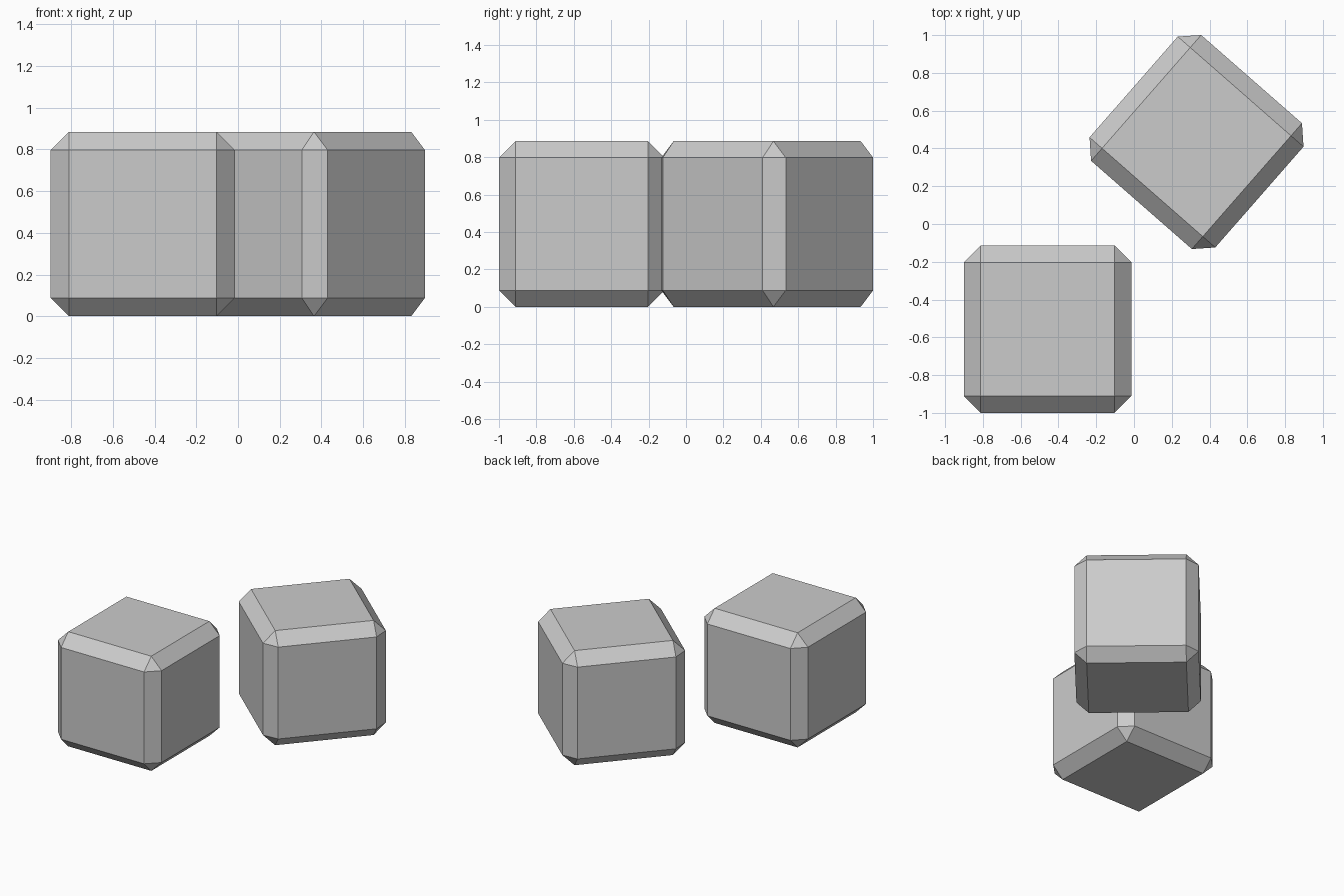
import bpy
from math import radians

if "Cube" in bpy.data.objects:
    bpy.data.objects.remove(bpy.data.objects["Cube"])

SIZE = 0.885
CHAMFER = 0.088


def chamfered_cube(name, x, y, angle):
    bpy.ops.mesh.primitive_cube_add(size=SIZE, location=(x, y, SIZE / 2),
                                    rotation=(0, 0, radians(angle)))
    cube = bpy.context.object
    cube.name = name
    # Single-segment bevel: flat edge strips and triangular corners
    bevel = cube.modifiers.new("chamfer", 'BEVEL')
    bevel.width = CHAMFER
    bevel.segments = 1
    bevel.limit_method = 'NONE'
    return cube


# Straight cube at front left, turned cube at back right
chamfered_cube("front_cube", -0.457, -0.557, 0)
chamfered_cube("back_cube", 0.331, 0.434, -41.2)
